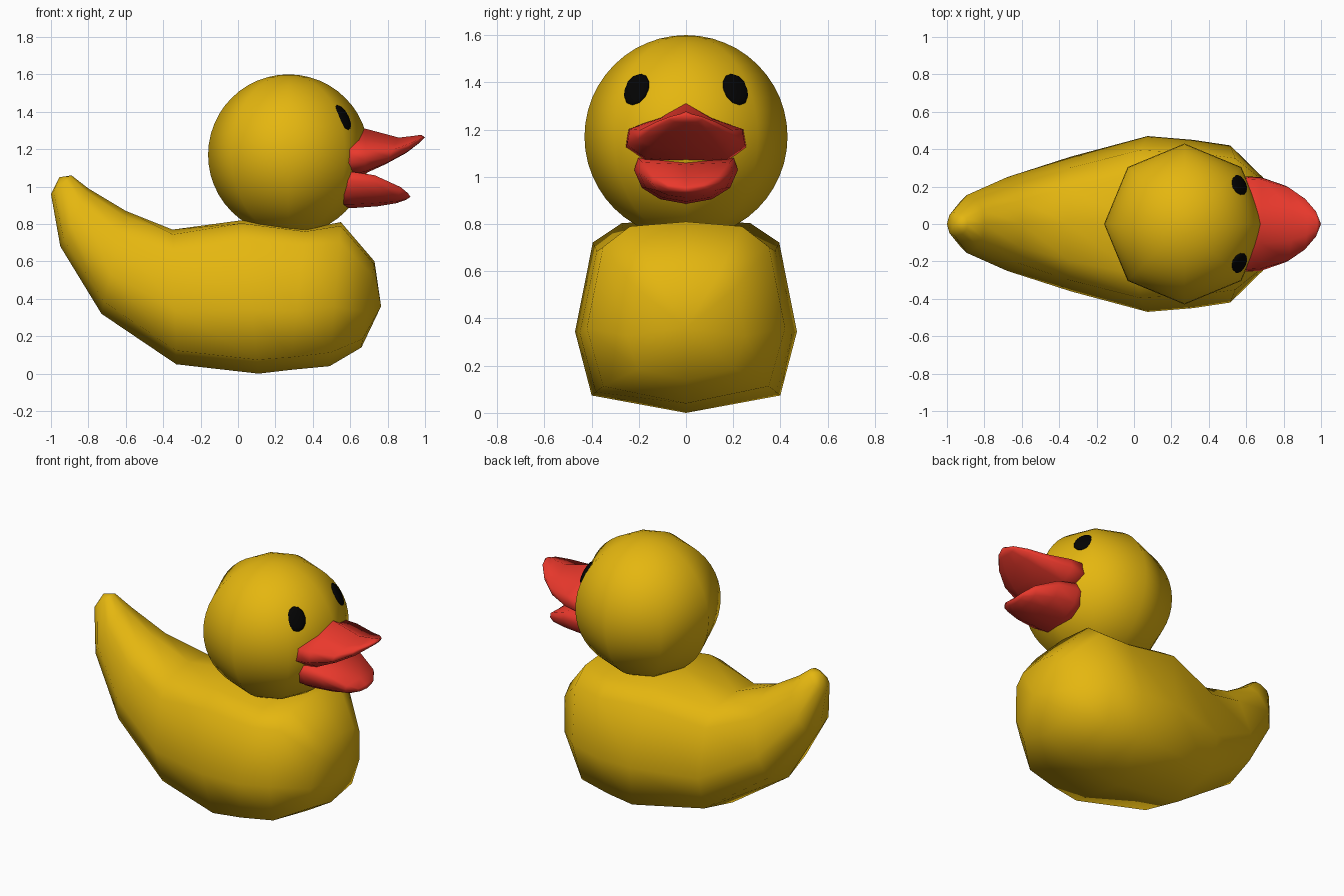
import bpy, bmesh, math
from mathutils import Vector, Matrix

if "Cube" in bpy.data.objects:
    bpy.data.objects.remove(bpy.data.objects["Cube"])


def material(name, rgb):
    m = bpy.data.materials.new(name)
    m.diffuse_color = (*rgb, 1)
    m.use_nodes = True
    m.node_tree.nodes["Principled BSDF"].inputs["Base Color"].default_value = m.diffuse_color
    return m


yellow = material("yellow", (0.78, 0.47, 0.005))
red = material("red", (0.82, 0.04, 0.025))
black = material("black", (0.001, 0.001, 0.001))


def finish(name, bm, mat, angle):
    bmesh.ops.recalc_face_normals(bm, faces=bm.faces)
    me = bpy.data.meshes.new(name)
    bm.to_mesh(me)
    bm.free()
    ob = bpy.data.objects.new(name, me)
    bpy.context.collection.objects.link(ob)
    me.materials.append(mat)
    bpy.ops.object.select_all(action='DESELECT')
    ob.select_set(True)
    bpy.context.view_layer.objects.active = ob
    bpy.ops.object.shade_smooth_by_angle(angle=math.radians(angle))
    return ob


def loft(name, stations, square, rounded, mat, start=None, end=None, angle=75):
    """Skin mirrored half-profiles; station = bottom x,z, top x,z, half width, squareness."""
    bm = bmesh.new()
    rings = []
    for bx, bz, tx, tz, w, s in stations:
        half = [(a[0] * s + b[0] * (1 - s), a[1] * s + b[1] * (1 - s))
                for a, b in zip(square, rounded)]
        full = half + [(-u, v) for u, v in half[-2:0:-1]]
        rings.append([bm.verts.new((bx + (tx - bx) * v, u * w, bz + (tz - bz) * v))
                      for u, v in full])
    n = len(rings[0])
    for a, b in zip(rings, rings[1:]):
        for i in range(n):
            j = (i + 1) % n
            bm.faces.new((a[i], a[j], b[j], b[i]))
    for ring, tip in ((rings[0], start), (rings[-1], end)):
        if tip:
            c = bm.verts.new(tip)
            for i in range(n):
                bm.faces.new((ring[i], ring[(i + 1) % n], c))
        else:
            bm.faces.new(ring)
    return finish(name, bm, mat, angle)


# Body with upswept tail and a slight dip under the neck
body_square = [(0, 0), (.85, .09), (1, .42), (.84, .88), (.58, .98), (0, 1)]
body_round = [(0, 0), (.75, .12), (1, .38), (.82, .75), (.48, .94), (0, 1)]
loft("body", [
    (-1.0, .96, -.89, 1.06, .065, 0),
    (-.95, .68, -.80, .99, .155, 0),
    (-.73, .32, -.60, .87, .25, .2),
    (-.33, .05, -.35, .77, .36, .6),
    (.11, 0, .02, .82, .47, 1),
    (.28, .02, .36, .775, .45, 1),
    (.49, .04, .55, .81, .42, .85),
    (.66, .14, .73, .60, .25, .7),
], body_square, body_round, yellow, (-.955, 0, 1.05), (.765, 0, .36))

# Head: few meridians, many rings
bm = bmesh.new()
bmesh.ops.create_uvsphere(bm, u_segments=8, v_segments=24, radius=.43,
                          matrix=Matrix.Translation((.27, 0, 1.17)))
finish("head", bm, yellow, 75)

# Upper beak, turned up at the tip
upper = [(0, 0), (.68, .04), (1, .27), (.95, .55), (.42, .74), (0, 1)]
loft("upper_beak", [
    (.54, 1.045, .56, 1.33, .258, 1),
    (.68, 1.07, .68, 1.31, .25, 1),
    (.79, 1.12, .86, 1.262, .205, 1),
    (.90, 1.18, .93, 1.270, .14, 1),
    (.965, 1.23, .98, 1.277, .07, 1),
], upper, upper, red, end=(1, 0, 1.263), angle=120)

# Lower beak, sloping down and slightly hollow on top
lower = [(0, 0), (.5, .10), (.85, .34), (1, .72), (.92, .97), (0, .92)]
loft("lower_beak", [
    (.52, .885, .54, 1.085, .21, 1),
    (.61, .885, .61, 1.085, .22, 1),
    (.75, .895, .73, 1.066, .20, 1),
    (.85, .912, .87, 1.00, .145, 1),
    (.90, .930, .91, .965, .08, 1),
], lower, lower, red, end=(.922, 0, .945), angle=120)

# Eyes: flattened ovals resting on the head
for side, label in ((1, "left"), (-1, "right")):
    normal = Vector((.33, .19 * side, .20)).normalized()
    rot = normal.to_track_quat('Z', 'Y').to_matrix().to_4x4()
    bm = bmesh.new()
    bmesh.ops.create_uvsphere(
        bm, u_segments=12, v_segments=8, radius=1,
        matrix=Matrix.Translation((.56, .21 * side, 1.37)) @ rot
        @ Matrix.Diagonal((.06, .075, .018, 1)))
    finish(label + "_eye", bm, black, 75)
